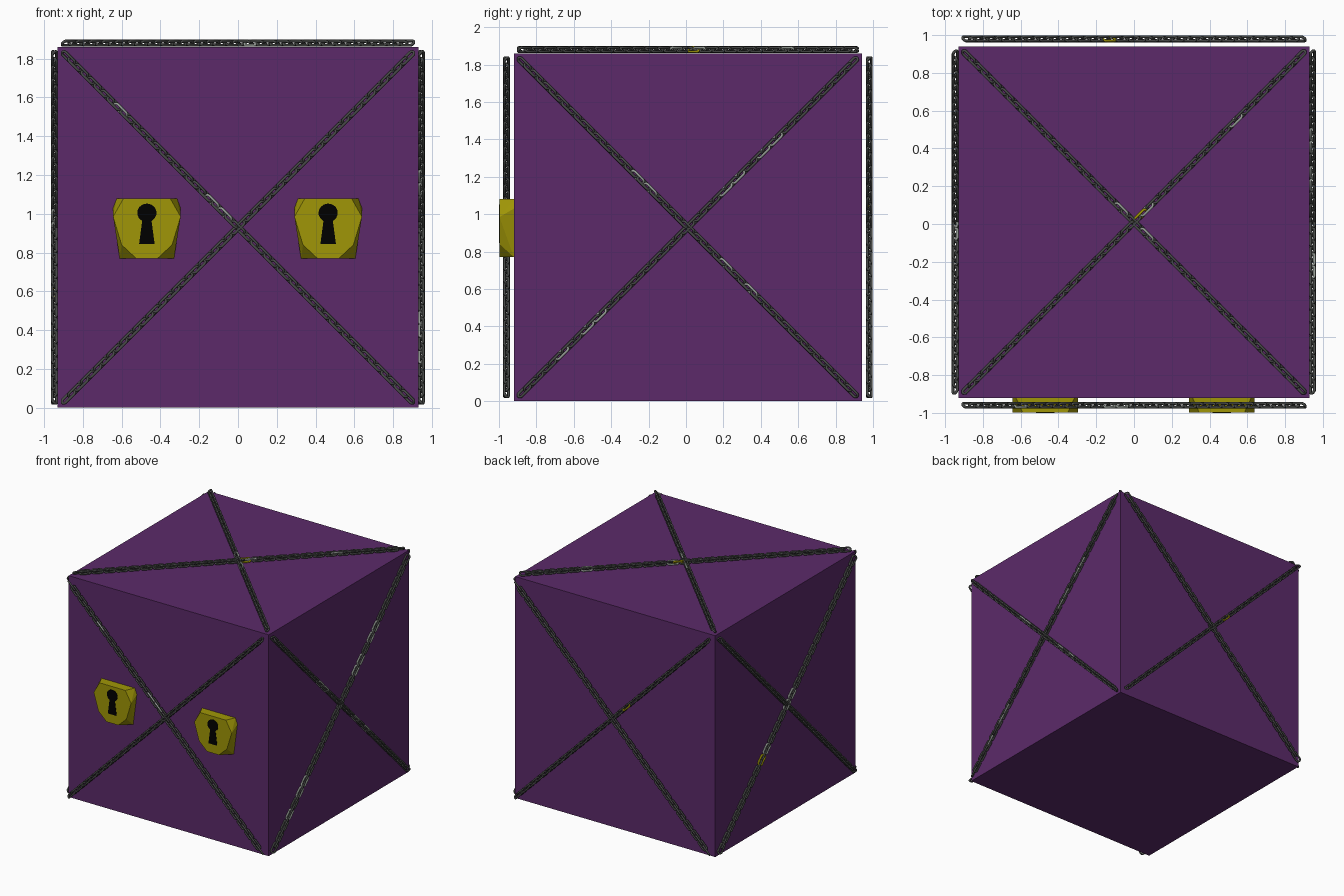
import bpy, bmesh, math
from mathutils import Vector, Matrix

if "Cube" in bpy.data.objects:
    bpy.data.objects.remove(bpy.data.objects["Cube"])


def material(name, rgb):
    m = bpy.data.materials.new(name)
    m.diffuse_color = (*rgb, 1)
    m.use_nodes = True
    m.node_tree.nodes["Principled BSDF"].inputs["Base Color"].default_value = m.diffuse_color
    return m


PURPLE = material("purple", (0.106, 0.023, 0.143))
IRON = material("dark iron", (0.062, 0.066, 0.062))
WORN = material("worn light metal", (0.30, 0.33, 0.30))
GOLD = material("gold", (0.35, 0.305, 0.002))
BLACK = material("black", (0.0, 0.0, 0.0))


def finish(bm, name, *mats):
    bmesh.ops.recalc_face_normals(bm, faces=bm.faces)
    me = bpy.data.meshes.new(name)
    bm.to_mesh(me)
    bm.free()
    for m in mats:
        me.materials.append(m)
    ob = bpy.data.objects.new(name, me)
    bpy.context.collection.objects.link(ob)
    return ob


# Main cube
bm = bmesh.new()
bmesh.ops.create_cube(bm, size=1.86, matrix=Matrix.Translation((0, 0.01, 0.93)))
finish(bm, "box", PURPLE)


# One oval link swept around a stadium path, added to a chain
def add_link(bm, mat, index, half=0.043, width=0.016, wire=0.0075, n=12, sides=6):
    rings = []
    for i in range(n):
        a = 2 * math.pi * (i + 0.5) / n
        out = Vector((math.cos(a), math.sin(a), 0))
        c = out * width
        c.x += math.copysign(half - width, out.x)
        rings.append([bm.verts.new(mat @ (c + wire * (
            math.cos(b) * out + math.sin(b) * Vector((0, 0, 1)))))
            for b in (2 * math.pi * k / sides for k in range(sides))])
    for i in range(n):
        r, s = rings[i], rings[(i + 1) % n]
        for k in range(sides):
            f = bm.faces.new((r[k], s[k], s[(k + 1) % sides], r[(k + 1) % sides]))
            f.smooth = True
            f.material_index = index


# Chain of alternating links; light and gold are worn stretches along it
def chain(name, start, end, normal, light=(), gold=()):
    a, b, nrm = Vector(start), Vector(end), Vector(normal)
    d = (b - a).normalized()
    a, b = a + d * 0.05, b - d * 0.05
    frame = Matrix((d, nrm.cross(d), nrm)).transposed().to_4x4()
    bm = bmesh.new()
    count = 53
    for i in range(count):
        t = i / (count - 1)
        index = 0
        if i % 2 == 0 and any(lo <= t <= hi for lo, hi in light):
            index = 1
        if any(abs(t - g) < 0.0096 for g in gold):
            index = 2
        turn = Matrix.Rotation(math.radians(45 if i % 2 else -45), 4, 'X')
        add_link(bm, Matrix.Translation(a.lerp(b, t)) @ frame @ turn, index)
    finish(bm, name, IRON, WORN, GOLD)


L, H, LO, HI = 0.91, 1.84, -0.90, 0.92
Z = 0.02
# Front and back crosses
chain("front_chain_a", (-L, -0.96, Z), (L, -0.96, H), (0, -1, 0))
chain("front_chain_b", (L, -0.96, Z), (-L, -0.96, H), (0, -1, 0),
      [(0.53, 0.60), (0.81, 0.88)])
chain("back_chain_a", (-L, 0.98, Z), (L, 0.98, H), (0, 1, 0))
chain("back_chain_b", (L, 0.98, Z), (-L, 0.98, H), (0, 1, 0), gold=[0.585])
# Side crosses
chain("right_chain_a", (0.945, LO, Z), (0.945, HI, H), (1, 0, 0),
      [(0.10, 0.13), (0.17, 0.26), (0.615, 0.66), (0.72, 0.77)])
chain("right_chain_b", (0.945, HI, Z), (0.945, LO, H), (1, 0, 0),
      [(0.27, 0.32), (0.36, 0.41), (0.60, 0.69)])
chain("left_chain_a", (-0.947, LO, Z), (-0.947, HI, H), (-1, 0, 0))
chain("left_chain_b", (-0.947, HI, Z), (-0.947, LO, H), (-1, 0, 0),
      [(0.33, 0.37), (0.49, 0.55)], [0.30])
# Top cross
chain("top_chain_a", (-L, LO, 1.88), (L, HI, 1.88), (0, 0, 1),
      [(0.53, 0.57), (0.79, 0.82)], [0.51])
chain("top_chain_b", (L, LO, 1.88), (-L, HI, 1.88), (0, 0, 1),
      [(0.46, 0.49), (0.535, 0.57)])

# Faceted padlocks with keyhole plates
FRONT = [(0.12, 1.08), (0.174, 0.985), (0.13, 0.84), (0.055, 0.77)]
BACK = [(0.155, 1.08), (0.174, 1.03), (0.14, 0.77)]
for side, cx in (("left", -0.47), ("right", 0.465)):
    bm = bmesh.new()
    for pts, y in ((FRONT, -0.997), (BACK, -0.92)):
        for x, z in pts:
            for s in (-1, 1):
                bm.verts.new((cx + s * x, y, z))
    bmesh.ops.convex_hull(bm, input=bm.verts)
    finish(bm, side + "_padlock", GOLD)

    # Keyhole: round top flowing into a flared slot
    outline = [(-0.04, 0.845), (0.04, 0.845), (0.024, 0.965)]
    for i in range(13):
        a = math.radians(-60 + 300 * i / 12)
        outline.append((0.05 * math.cos(a), 1.005 + 0.048 * math.sin(a)))
    outline.append((-0.024, 0.965))
    bm = bmesh.new()
    face = bm.faces.new([bm.verts.new((cx + x, -1.0, z)) for x, z in outline])
    ext = bmesh.ops.extrude_face_region(bm, geom=[face])
    for v in ext["geom"]:
        if isinstance(v, bmesh.types.BMVert):
            v.co.y += 0.005
    finish(bm, side + "_keyhole", BLACK)
